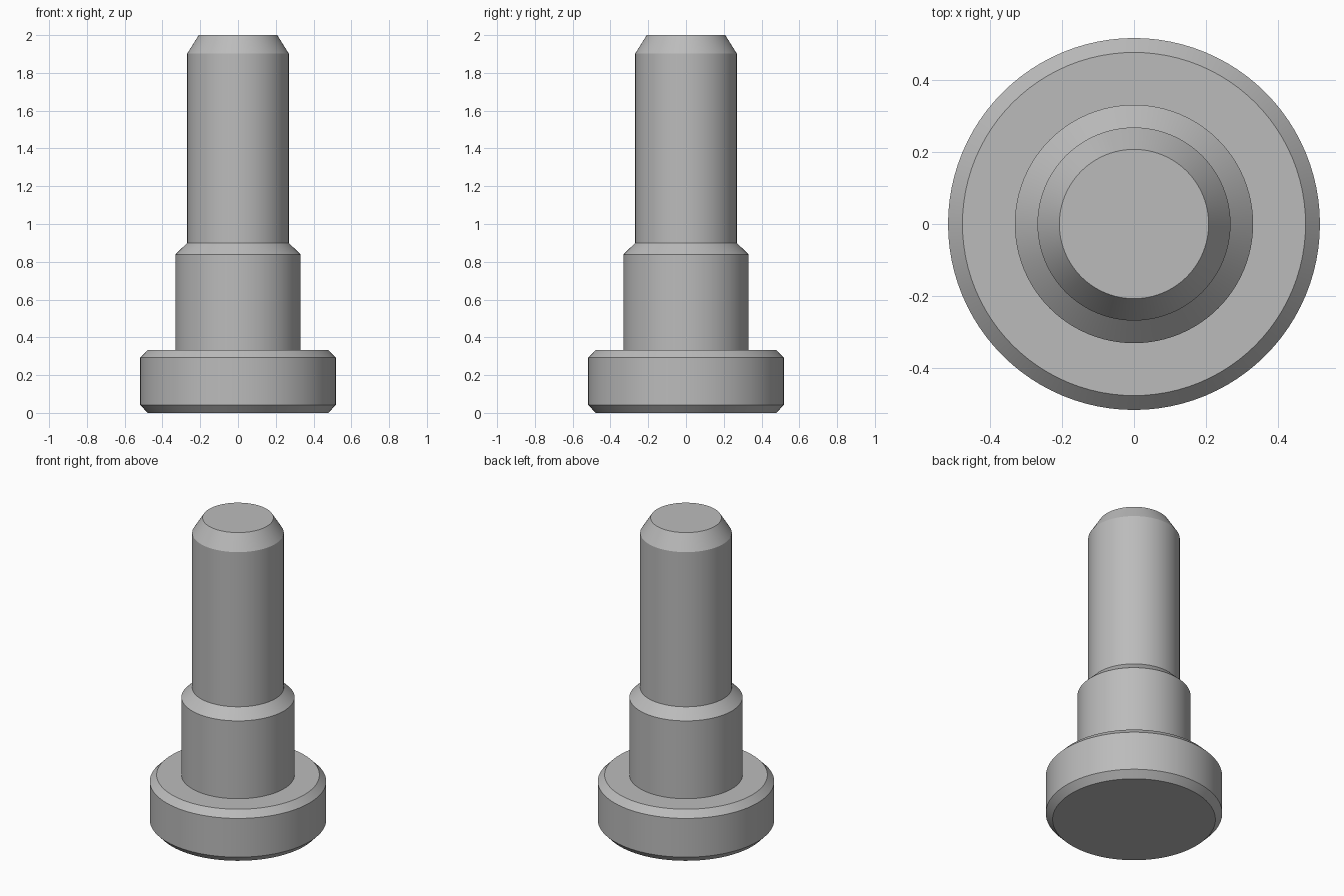
import bpy, bmesh, math

cube = bpy.data.objects.get("Cube")
if cube:
    bpy.data.objects.remove(cube, do_unlink=True)

SEGMENTS = 96

# Plain grey metal
steel = bpy.data.materials.new("grey_steel")
grey = (0.5, 0.5, 0.5, 1.0)
steel.diffuse_color = grey
steel.use_nodes = True
steel.node_tree.nodes["Principled BSDF"].inputs["Base Color"].default_value = grey


def lathe(name, profile, material):
    """Turn a (radius, height) profile around the z axis into a closed solid."""
    bm = bmesh.new()
    verts = [bm.verts.new((r, 0, z)) for r, z in profile]
    edges = [bm.edges.new(pair) for pair in zip(verts, verts[1:])]
    bmesh.ops.spin(bm, geom=verts + edges, cent=(0, 0, 0), axis=(0, 0, 1),
                   angle=math.tau, steps=SEGMENTS, use_duplicate=False)
    bmesh.ops.remove_doubles(bm, verts=bm.verts, dist=0.0001)
    # Close the two flat ends
    bmesh.ops.holes_fill(bm, edges=[e for e in bm.edges if e.is_boundary], sides=0)
    bmesh.ops.recalc_face_normals(bm, faces=bm.faces)
    mesh = bpy.data.meshes.new(name)
    bm.to_mesh(mesh)
    bm.free()
    mesh.materials.append(material)
    obj = bpy.data.objects.new(name, mesh)
    bpy.context.collection.objects.link(obj)
    bpy.ops.object.select_all(action='DESELECT')
    obj.select_set(True)
    bpy.context.view_layer.objects.active = obj
    bpy.ops.object.shade_smooth_by_angle(angle=math.radians(25))
    return obj


# Chamfered head, chamfered shoulder and tapered-tip shank, one turned piece
head = [(0.478, 0), (0.518, 0.042), (0.518, 0.293), (0.478, 0.334)]
shoulder = [(0.332, 0.334), (0.332, 0.838)]
shank = [(0.269, 0.9), (0.269, 1.902), (0.208, 2)]
lathe("stepped_pin", head + shoulder + shank, steel)
